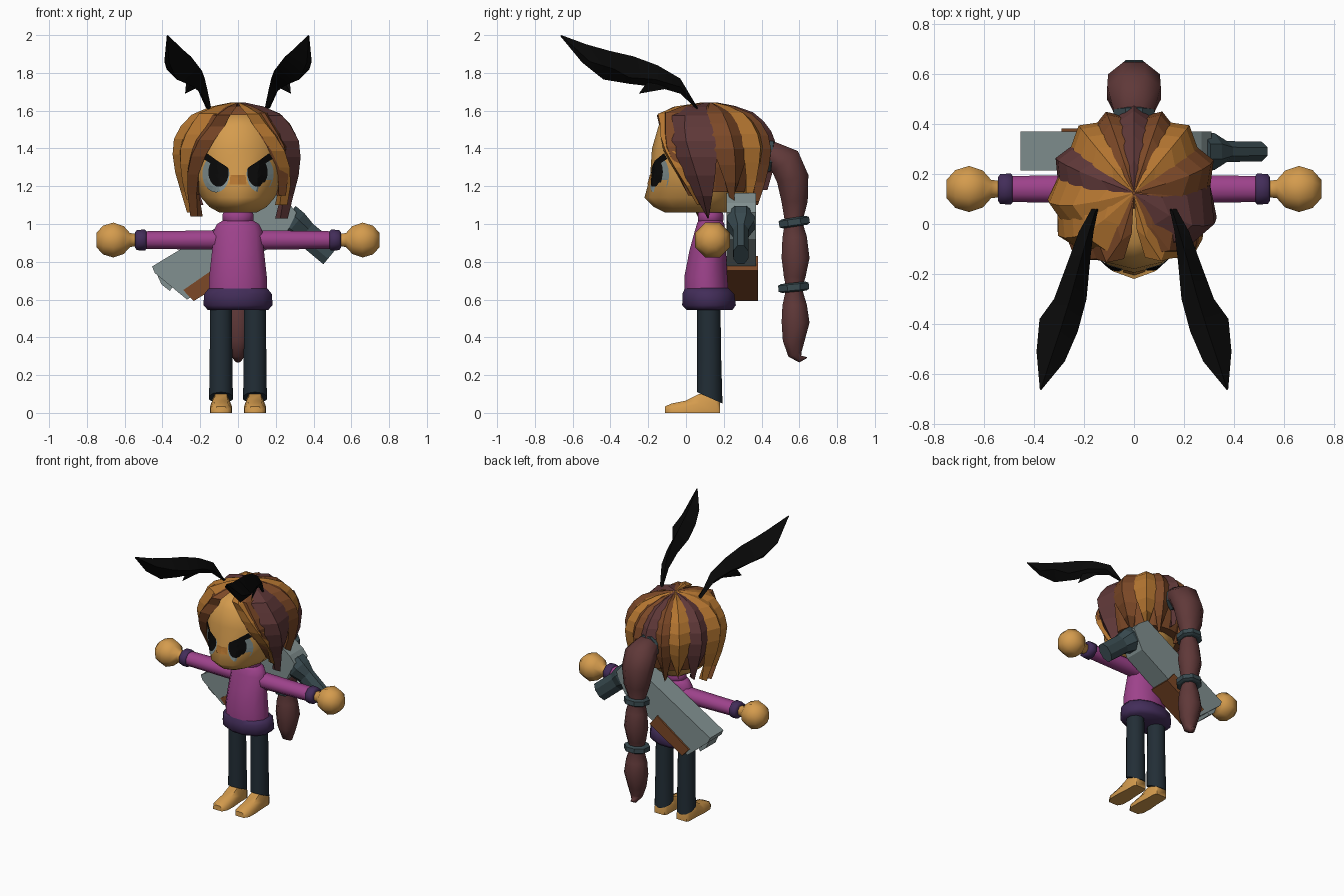
import bpy, bmesh, math
from mathutils import Vector as V
from mathutils.bvhtree import BVHTree

if "Cube" in bpy.data.objects:
    bpy.data.objects.remove(bpy.data.objects["Cube"])

COL = dict(skin=(.66, .33, .075), orange_hair=(.46, .18, .03), brown=(.2, .065, .02),
           maroon=(.115, .04, .04), magenta=(.34, .055, .26), dark_purple=(.055, .026, .1),
           navy=(.016, .027, .037), slate=(.04, .068, .078), grey=(.22, .28, .28), black=(.003, .003, .003))
MAT = {}
for k, c in COL.items():
    MAT[k] = bpy.data.materials.new(k)
    MAT[k].diffuse_color = (*c, 1)
smooth = []


def make(name, verts, faces, mat, is_smooth=False):
    me = bpy.data.meshes.new(name)
    me.from_pydata([tuple(v) for v in verts], [], faces)
    bm = bmesh.new()
    bm.from_mesh(me)
    bmesh.ops.remove_doubles(bm, verts=bm.verts, dist=1e-5)
    bmesh.ops.recalc_face_normals(bm, faces=bm.faces)
    bm.to_mesh(me)
    bm.free()
    me.materials.append(MAT[mat])
    ob = bpy.data.objects.new(name, me)
    bpy.context.collection.objects.link(ob)
    if is_smooth:
        smooth.append(ob)
    return ob


def loft(name, rings, mat, is_smooth=False):
    n, verts, faces = len(rings[0]), [p for r in rings for p in r], []
    for i in range(len(rings) - 1):
        for j in range(n):
            k = (j + 1) % n
            faces.append((i*n + j, i*n + k, (i+1)*n + k, (i+1)*n + j))
    faces += [tuple(range(n)), tuple(range(len(verts) - n, len(verts)))]
    return make(name, verts, faces, mat, is_smooth)


def ring(c, u, v, ru, rv, n=10):
    return [V(c) + V(u)*ru*math.cos(a) + V(v)*rv*math.sin(a)
            for a in (2*math.pi*(i + .5)/n for i in range(n))]


X, Y, Z = V((1, 0, 0)), V((0, 1, 0)), V((0, 0, 1))


def stack(name, rows, mat, n=12, x=0):      # rows: z, centre y, rx, ry
    return loft(name, [ring((x, cy, z), X, Y, rx, ry, n) for z, cy, rx, ry in rows], mat, True)


def slab(name, outline, y0, y1, mat):       # x-z outline extruded along y
    return loft(name, [[V((x, y, z)) for x, z in outline] for y in (y0, y1)], mat)


# torso, waist band and collar
stack("torso", [(.62, .11, .16, .12), (.72, .105, .158, .118), (.86, .115, .142, .1), (.96, .125, .135, .082),
                (1.0, .13, .115, .075), (1.02, .13, .08, .065)], "magenta")
stack("waist_band", [(.545, .125, .165, .125), (.57, .122, .19, .147), (.63, .118, .185, .142),
                     (.66, .11, .16, .12)], "dark_purple")
stack("collar", [(1.01, .13, .075, .065), (1.02, .13, .085, .07), (1.05, .13, .085, .07), (1.08, .13, .07, .06)], "magenta")

# limbs, mirrored
for s, side in ((-1, "left"), (1, "right")):
    x = .09*s
    loft(side + "_leg", [ring((x, .125, .08), X, (0, 1, -.45), .066, .068),
                         ring((x, .122, .3), X, Y, .063, .064),
                         ring((x, .12, .6), X, Y, .06, .062)], "navy", True)
    foot = []
    for y, w, h in ((.18, .04, .09), (.16, .05, .11), (.07, .052, .1), (-.0, .058, .065), (-.075, .056, .05), (-.11, .035, .035)):
        foot.append([V((x + a*w, y, b*h)) for a, b in ((-1, 0), (1, 0), (1, .5), (.6, 1), (-.6, 1), (-1, .5))])
    loft(side + "_foot", foot, "skin", True)
    for part, mat, rows in (("sleeve", "magenta", ((.09, .056), (.3, .053), (.51, .05))),
                            ("cuff", "dark_purple", ((.485, .05), (.492, .06), (.535, .058), (.545, .045))),
                            ("hand", "skin", ((.53, .034), (.572, .04), (.605, .08), (.66, .1), (.715, .082), (.75, .04)))):
        loft(f"{side}_{part}", [ring((s*d, .14, .915), Y, Z, r*(1.12 if part != "hand" else 1), r, 8)
                                for d, r in rows], mat, True)

# head: flat-bottomed, pointed toward the chin
head_rings = []
for z, w, f, b in ((1.06, .1, -.11, .22), (1.09, .155, -.17, .25), (1.14, .2, -.22, .29), (1.25, .25, -.19, .35),
                   (1.4, .26, -.18, .38), (1.52, .22, -.145, .35), (1.58, .14, -.08, .25)):
    pts = []
    for i in range(14):
        a = 2*math.pi*i/14
        c = math.cos(a)
        pts.append(V((w*math.sin(a), .1 - c*((.1 - f) if c > 0 else (b - .1)), z)))
    head_rings.append(pts)
head = loft("head", head_rings, "skin", True)
tree = BVHTree.FromPolygons([v.co for v in head.data.vertices], [tuple(p.vertices) for p in head.data.polygons])


def plate(name, outline, mat, off):         # thin detail laid on the face
    n = len(outline)
    cx, cz = sum(p[0] for p in outline)/n, sum(p[1] for p in outline)/n
    verts, faces = [], []
    for t in (0.02, .35, .7, 1):
        for x, z in outline:
            x, z = cx + (x - cx)*t, cz + (z - cz)*t
            hit = tree.ray_cast(V((x, -2, z)), Y)[0]
            verts.append((x, (hit.y if hit else -.1) - off, z))
    for i in range(3):
        for j in range(n):
            k = (j + 1) % n
            faces.append((i*n + j, i*n + k, (i+1)*n + k, (i+1)*n + j))
    faces.append(tuple(range(n)))
    ob = make(name, verts, faces, mat)
    if sum(p.normal.y for p in ob.data.polygons) > 0:
        ob.data.flip_normals()


for s, side in ((-1, "left"), (1, "right")):
    def eye(cx, cz, rx, rz):
        out = []
        for i in range(20):
            a = 2*math.pi*i/20
            x, z = cx + rx*math.cos(a), cz + rz*math.sin(a)
            out.append((s*x, min(z, 1.29 + (x - .045)*.55)))
        return out
    plate(side + "_eye", eye(.117, 1.265, .072, .098), "grey", .004)
    plate(side + "_pupil", eye(.103, 1.275, .054, .078), "black", .007)
    plate(side + "_brow", [(s*a, b) for a, b in ((.05, 1.27), (.055, 1.3), (.11, 1.335), (.165, 1.375),
                                                 (.185, 1.345), (.11, 1.3))], "black", .009)
plate("nose", [(-.045, 1.21), (0, 1.21), (.045, 1.21), (.04, 1.26), (0, 1.26), (-.04, 1.26)], "orange_hair", .004)

# hair: inner cap plus tapering locks that follow a radius profile, fuller above the forehead
PROFILE = ((1.0, .24), (1.1, .26), (1.2, .295), (1.3, .322), (1.42, .335), (1.5, .305), (1.56, .255), (1.6, .2),
           (1.63, .1), (1.645, .01))


def radius(z):
    for (z0, r0), (z1, r1) in zip(PROFILE, PROFILE[1:]):
        if z <= z1:
            return r0 + (r1 - r0)*(z - z0)/(z1 - z0)
    return .01


def hair_point(deg, z, off=0):
    a = math.radians(deg)
    r = max(radius(z) + off, .005)
    r += .085*max(0, math.cos(a))**2*max(0, 1 - abs(z - 1.595)/.08)*min(1, r/.1)
    return V((r*math.sin(a), .125 - r*math.cos(a), z))


loft("hair_cap", [[hair_point(70 + 220*i/16, z, -.045) for i in range(17)]
                  for z in (1.17, 1.3, 1.42, 1.52, 1.6, 1.625)], "brown")
WIDTH = (.7, .9, 1, 1.05, 1, .88, .66, .38, .03)


def lock(name, mat, a0, a1, w, tip, lift=0):
    rows = []
    for i, k in enumerate(WIDTH):
        t = i/(len(WIDTH) - 1)
        z, a = 1.642 - (1.642 - tip)*t**1.6, a0 + (a1 - a0)*t**1.25
        rows.append([hair_point(a - w*k, z, lift - .028), hair_point(a, z, lift + .012),
                     hair_point(a + w*k, z, lift - .028), hair_point(a, z, lift - .055)])
    loft(name, rows, mat)


for i, row in enumerate((
        ("orange_hair", 10, 76, 12, 1.1, -.003), ("brown", 24, 66, 18, 1.15, -.012), ("maroon", 55, 88, 27, 1.03, .006),
        ("brown", 105, 118, 22, 1.12, 0), ("orange_hair", 140, 141, 19, 1.14, .004), ("brown", 162, 160, 17, 1.12, 0),
        ("maroon", 180, 180, 14, 1.18, .006),
        ("brown", -10, -76, 13, 1.04, 0), ("orange_hair", -46, -72, 26, 1.13, .004), ("orange_hair", -75, -94, 22, 1.06, .006),
        ("maroon", -110, -117, 22, 1.1, 0), ("orange_hair", -140, -141, 19, 1.13, .004), ("brown", -162, -160, 17, 1.1, 0))):
    lock(f"hair_lock_{i + 1}", *row)

# ponytail and its bands
path = ((.40, 1.36, .06), (.46, 1.365, .075), (.525, 1.33, .095), (.565, 1.24, .092), (.575, 1.12, .075),
        (.57, 1.01, .05), (.575, .93, .07), (.58, .82, .08), (.575, .72, .062), (.572, .66, .045), (.575, .57, .07),
        (.58, .48, .08), (.57, .38, .062), (.577, .31, .04), (.605, .285, .02), (.64, .293, .003))
tail = []
for i, (y, z, r) in enumerate(path):
    p, q = path[max(i - 1, 0)], path[min(i + 1, len(path) - 1)]
    d = V((0, q[0] - p[0], q[1] - p[1])).normalized()
    tail.append(ring((0, y, z), X, d.cross(X), r*(1.22 if 1.05 < z else 1.05), r, 8))
loft("ponytail", tail, "maroon", True)
for i, (y, z, axis) in enumerate(((.44, 1.36, V((0, 1, -.1))), (.573, 1.01, V((0, -.15, 1))), (.57, .665, V((0, -.1, 1))))):
    axis.normalize()
    loft(f"hair_band_{i + 1}", [ring(V((0, y, z)) + axis*d, X, axis.cross(X), r, r, 8)
                                for d, r in ((-.024, .07), (-.016, .088), (.016, .088), (.024, .07))], "slate")

# long ears: diamond-section blades (rows: top, inner, bottom, outer) and a small barb
EAR = (((.155, .05, 1.635), (.143, .06, 1.62), (.155, .06, 1.605), (.17, .06, 1.615)),
       ((.18, -.03, 1.77), (.162, -.03, 1.71), (.195, -.03, 1.69), (.22, -.03, 1.725)),
       ((.215, -.15, 1.84), (.176, -.15, 1.77), (.235, -.15, 1.725), (.268, -.16, 1.765)),
       ((.25, -.28, 1.888), (.19, -.3, 1.81), (.27, -.3, 1.742), (.32, -.3, 1.775)),
       ((.29, -.41, 1.918), (.225, -.43, 1.855), (.325, -.437, 1.765), (.378, -.38, 1.82)),
       ((.33, -.53, 1.952), (.277, -.55, 1.91), (.365, -.55, 1.855), (.39, -.51, 1.86)),
       ((.372, -.66, 2.0), (.37, -.663, 1.998), (.374, -.665, 1.994), (.377, -.66, 1.997)))
for s, side in ((-1, "left"), (1, "right")):
    loft(side + "_ear", [[V((s*x, y, z)) for x, y, z in row] for row in EAR], "black", True)
    barb = [V((s*x, y, z)) for x, y, z in ((.22, -.08, 1.72), (.275, -.21, 1.745), (.24, -.16, 1.765), (.28, -.25, 1.69))]
    make(side + "_ear_barb", barb, [(0, 1, 2), (0, 1, 3), (1, 2, 3), (2, 0, 3)], "black")

# weapon slung across the back
slab("weapon_body", [(-.455, .775), (-.44, .74), (-.27, .6), (.24, .92), (.31, 1.06), (.27, 1.11), (.19, 1.165)], .215, .37, "grey")
slab("weapon_grip", [(-.29, .65), (-.235, .592), (.03, .755), (-.03, .83)], .208, .382, "brown")
slab("weapon_end_plate", [(-.43, .735), (-.405, .68), (-.36, .645), (-.34, .68), (-.39, .735)], .235, .35, "grey")
axis = V((.77, 0, -.64)).normalized()
side_dir = axis.cross(Y)
barrel = [ring(V((.255, .29, 1.035)) + axis*d, side_dir, Y, ru, rv, 8)
          for d, ru, rv in ((0, .085, .08), (.06, .085, .08), (.13, .07, .045), (.31, .07, .043))]
loft("weapon_barrel", barrel, "slate")

# smooth shading with sharp edges kept
bpy.ops.object.select_all(action='DESELECT')
for ob in smooth:
    ob.select_set(True)
bpy.context.view_layer.objects.active = smooth[0]
bpy.ops.object.shade_smooth_by_angle(angle=math.radians(60))

for m in bpy.data.materials:
    if m.users and not m.is_grease_pencil:
        m.use_nodes = True
        m.node_tree.nodes["Principled BSDF"].inputs["Base Color"].default_value = m.diffuse_color
